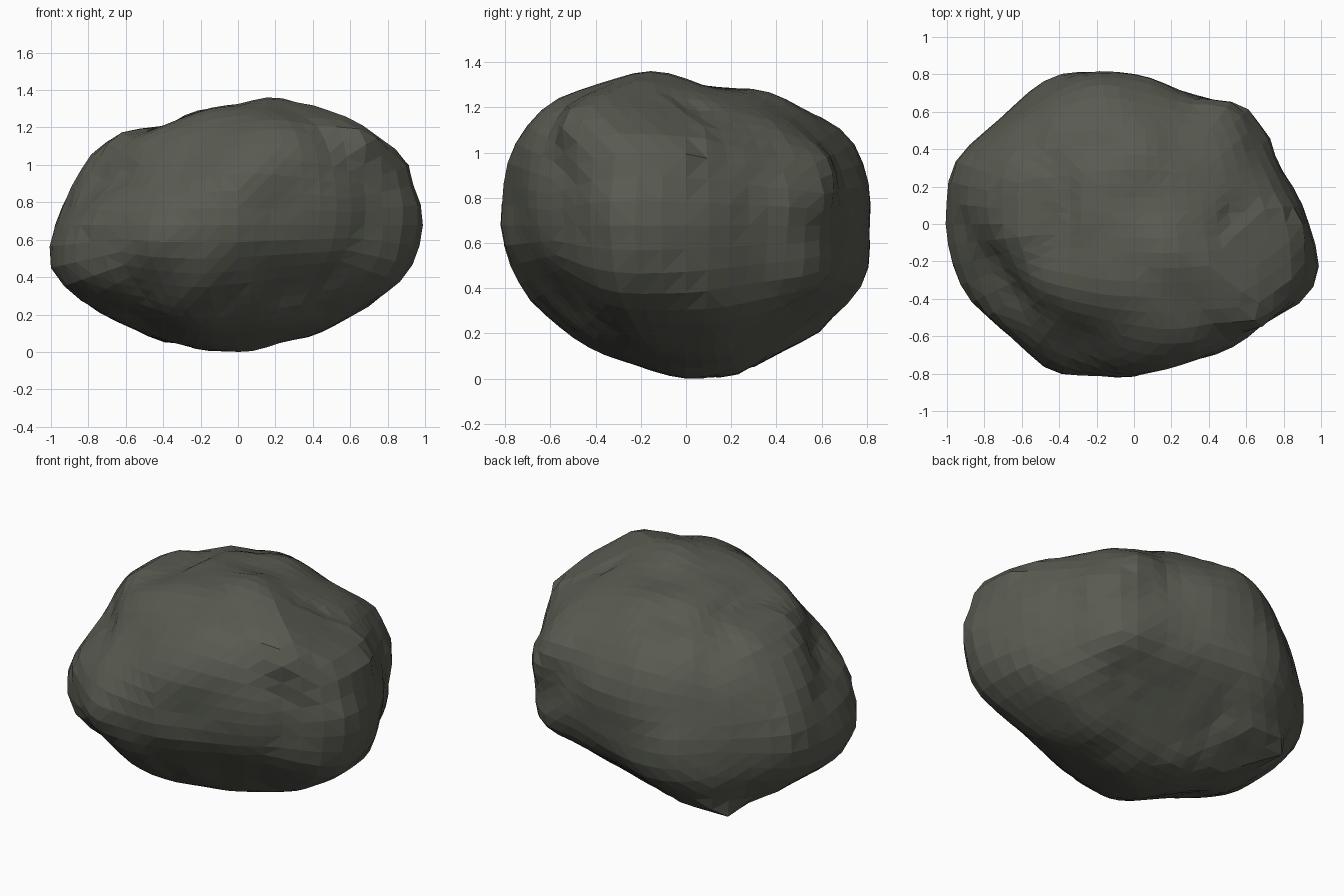
import bpy, bmesh, math
from mathutils import Vector, noise, kdtree

cube = bpy.data.objects.get("Cube")
if cube:
    bpy.data.objects.remove(cube, do_unlink=True)

MIDDLE = .685      # height of the boulder's centre
CELLS = 14         # grid cells along each side of the starting cube
SECTORS = 40       # places around each outline where the stone must touch it
SPREAD = .16       # how far a correction reaches over the stone

# Outlines the stone is carved to, each along its own direction
FRONT = [(0, 0), (.22, .05), (.37, .08), (.6, .2), (.78, .3), (.93, .44),
         (.96, .56), (1, .71), (.93, .92), (.88, 1.1), (.78, 1.2), (.58, 1.29),
         (.18, 1.37), (0, 1.33), (-.25, 1.29), (-.42, 1.21), (-.6, 1.18),
         (-.8, 1.06), (-.91, .86), (-1, .7), (-1, .4), (-.72, .2),
         (-.6, .17), (-.44, .07), (-.2, .02)]
SIDE = [(.03, 0), (.22, .02), (.36, .05), (.46, .1), (.6, .23), (.78, .39),
        (.81, .5), (.82, .67), (.8, .95), (.69, 1.11), (.5, 1.23), (.35, 1.28),
        (.12, 1.3), (-.1, 1.36), (-.2, 1.37), (-.42, 1.3), (-.63, 1.23),
        (-.79, 1), (-.81, .9), (-.83, .6), (-.73, .42), (-.67, .3),
        (-.45, .16), (-.27, .08), (-.1, .02)]
PLAN = [(1, -.22), (.95, 0), (.88, .18), (.75, .38), (.68, .57), (.5, .66),
        (.37, .67), (.02, .81), (-.4, .82), (-.6, .68), (-.92, .39), (-1, .25),
        (-1, -.13), (-.9, -.37), (-.53, -.73), (-.4, -.82), (.02, -.81),
        (.5, -.67), (.75, -.5), (.98, -.35)]
FRONT_CORNER = [(-.93, -.07), (-.87, -.21), (-.67, -.43), (-.56, -.52),
                (-.21, -.64), (.13, -.67), (.36, -.65), (.61, -.53),
                (.74, -.36), (.83, -.23), (.83, 0), (.87, .15), (.81, .31),
                (.55, .48), (.36, .62), (.02, .69), (-.1, .65), (-.23, .69),
                (-.48, .63), (-.57, .54), (-.74, .31), (-.89, .12)]
BACK_CORNER = [(-.87, .09), (-.77, .34), (-.55, .61), (-.44, .73), (-.28, .77),
               (.21, .73), (.33, .7), (.48, .57), (.65, .36), (.84, .15),
               (.93, -.12), (.93, -.34), (.78, -.49), (.51, -.64), (.36, -.67),
               (.11, -.77), (-.14, -.67), (-.47, -.45), (-.77, -.28),
               (-.83, -.22), (-.84, -.04)]
UNDER_CORNER = [(-.95, .19), (-.83, .52), (-.67, .58), (-.32, .65), (-.09, .68),
                (.24, .67), (.58, .56), (.7, .47), (.79, .34), (.93, -.13),
                (.9, -.37), (.79, -.52), (.48, -.67), (-.02, -.69),
                (-.16, -.69), (-.46, -.5), (-.54, -.4), (-.78, -.18),
                (-.88, -.07)]
# Azimuth, elevation, height of the centre in the outline, outline
CARVINGS = [(-90, 0, MIDDLE, FRONT), (0, 0, MIDDLE, SIDE), (-90, 90, 0, PLAN),
            (-45, 20, 0, FRONT_CORNER), (135, 20, 0, BACK_CORNER),
            (45, -26, 0, UNDER_CORNER)]
# Gully, right-hand hollow and front shoulder: centre, size, height
LUMPS = [((-.64, -.4, .95), .13, -.05), ((-.78, -.2, .92), .13, -.05),
         ((-.93, -.02, .8), .12, -.03), ((.9, .2, .58), .18, -.02),
         ((.3, -.62, .93), .2, .02)]


def reach(ray, outline):
    """Distance along a flat ray to the outline, in lengths of the ray."""
    best = 0
    for a, b in zip(outline, outline[1:] + outline[:1]):
        edge = b - a
        det = ray.cross(edge)
        if abs(det) > 1e-9:
            r, s = a.cross(edge) / det, a.cross(ray) / det
            if -1e-6 <= s <= 1 + 1e-6:
                best = max(best, r)
    return best


def carve_limits(dirs, azimuth, elevation, centre, outline):
    """For each direction: the sector of the outline, and the radius it allows."""
    a, e = math.radians(azimuth), math.radians(elevation)
    across = Vector((-math.sin(a), math.cos(a), 0))
    up = Vector((-math.sin(e) * math.cos(a), -math.sin(e) * math.sin(a), math.cos(e)))
    outline = [Vector((u, v - centre)) for u, v in outline]
    result = []
    for d in dirs:
        ray = Vector((d.dot(across), d.dot(up)))
        sector = int((math.atan2(ray.y, ray.x) / math.tau + .5) * SECTORS)
        result.append((sector, reach(ray, outline) if ray.length > .3 else 9))
    return result


# Gridded cube rounded to a sphere
bm = bmesh.new()
bmesh.ops.create_cube(bm, size=2)
bmesh.ops.subdivide_edges(bm, edges=bm.edges[:], cuts=CELLS - 1, use_grid_fill=True)
bm.verts.index_update()
dirs = [Vector([math.tan(c * math.pi / 4) for c in v.co]).normalized() for v in bm.verts]
links = [[e.other_vert(v).index for e in v.link_edges] for v in bm.verts]
tree = kdtree.KDTree(len(dirs))
for i, d in enumerate(dirs):
    tree.insert(d, i)
tree.balance()

# Carve to the outlines, then relax while still touching every one
limits = [carve_limits(dirs, *c) for c in CARVINGS]
hull = [min(lim[i][1] for lim in limits) for i in range(len(dirs))]
radius = hull[:]
for step in range(20):
    if step < 15:
        radius = [.5 * r + .5 * sum(radius[j] for j in near) / len(near)
                  for r, near in zip(radius, links)]
    gain, weight = [0] * len(dirs), [0] * len(dirs)
    for lim in limits:
        touch = {}
        for i, (sector, most) in enumerate(lim):
            touch[sector] = max(touch.get(sector, (0, 0)), (radius[i] / most, i))
        for ratio, i in touch.values():
            for co, j, dist in tree.find_range(dirs[i], SPREAD * 2):
                w = math.exp(-(dist / SPREAD) ** 2)
                gain[j] += w * (1 / ratio - 1)
                weight[j] += w
    radius = [min(r * (1 + g / max(1, w)), 1.01 * h)
              for r, g, w, h in zip(radius, gain, weight, hull)]

# Chips, hollows and swellings
for v, d, r in zip(bm.verts, dirs, radius):
    co = d * r + Vector((0, 0, MIDDLE))
    push = noise.noise(co * 4.5) * .012
    for centre, size, height in LUMPS:
        push += height * math.exp(-((co - Vector(centre)).length / size) ** 2)
    v.co = co + d * push

# Stand on the ground, with flat chipped facets
bmesh.ops.translate(bm, verts=bm.verts[:], vec=(0, 0, -min(v.co.z for v in bm.verts)))
bmesh.ops.triangulate(bm, faces=bm.faces[:], quad_method='SHORT_EDGE')
bmesh.ops.recalc_face_normals(bm, faces=bm.faces[:])
mesh = bpy.data.meshes.new("boulder")
bm.to_mesh(mesh)
bm.free()
boulder = bpy.data.objects.new("boulder", mesh)
bpy.context.scene.collection.objects.link(boulder)

# Dark grey-green stone
stone = bpy.data.materials.new("dark_stone")
stone.use_nodes = True
colour = (.1, .105, .083, 1)
stone.diffuse_color = colour
stone.node_tree.nodes["Principled BSDF"].inputs["Base Color"].default_value = colour
mesh.materials.append(stone)
